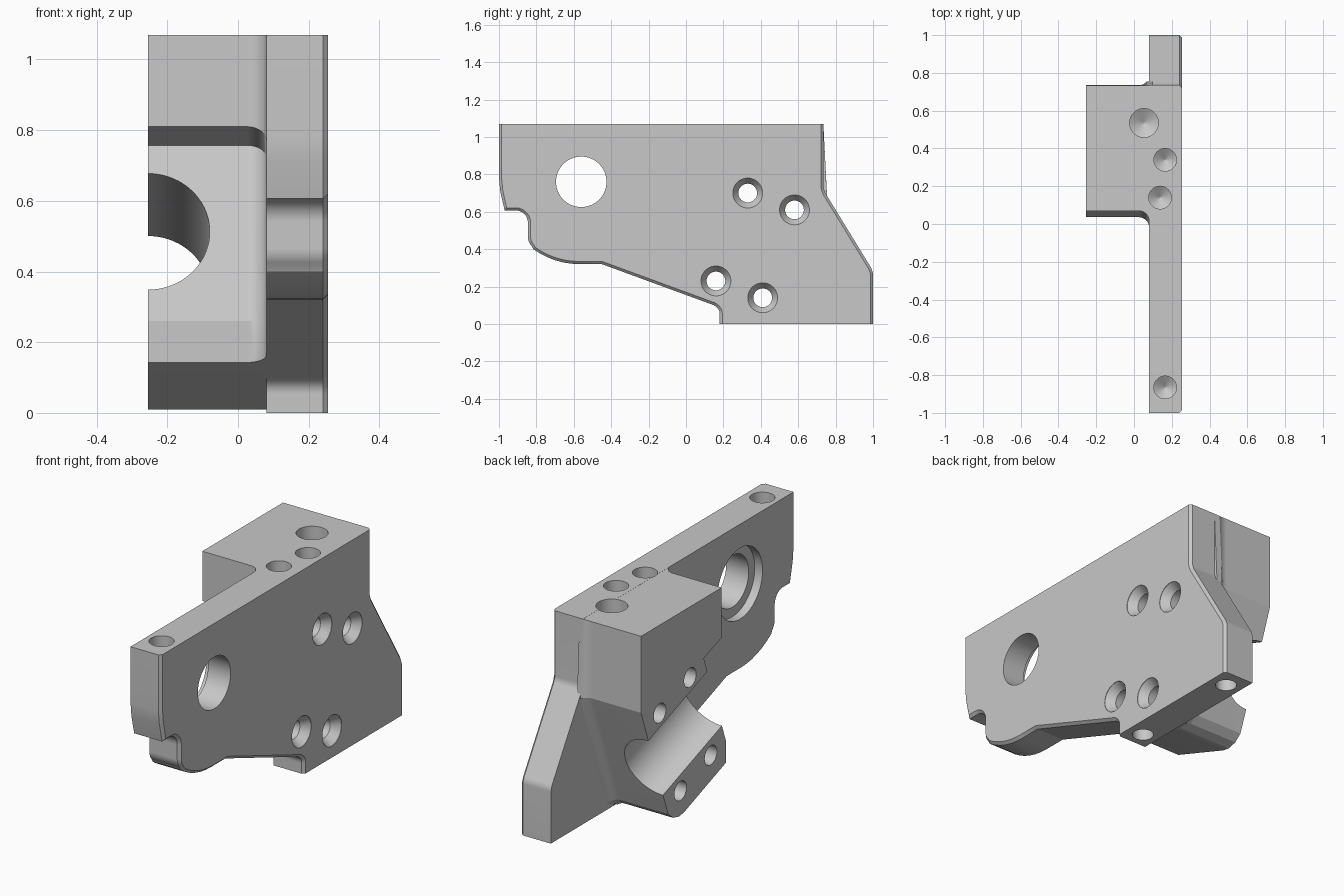
import bpy, bmesh, math
from mathutils import Vector

if "Cube" in bpy.data.objects:
    bpy.data.objects.remove(bpy.data.objects["Cube"])

TOP = 1.07
BACK = 0.735
PLATE_IN, PLATE_OUT = 0.08, 0.255
BLOCK_OUT = -0.255

steel = bpy.data.materials.new("machined_grey")
steel.diffuse_color = (0.58, 0.58, 0.58, 1)
steel.use_nodes = True
steel.node_tree.nodes["Principled BSDF"].inputs["Base Color"].default_value = steel.diffuse_color


def finish(name, bm):
    bmesh.ops.recalc_face_normals(bm, faces=bm.faces)
    me = bpy.data.meshes.new(name)
    bm.to_mesh(me)
    bm.free()
    me.materials.append(steel)
    ob = bpy.data.objects.new(name, me)
    bpy.context.collection.objects.link(ob)
    return ob


def skin(name, rings):
    """Closed solid through a list of equal-length rings."""
    bm = bmesh.new()
    loops = [[bm.verts.new(p) for p in ring] for ring in rings]
    n = len(loops[0])
    for a, b in zip(loops, loops[1:]):
        for i in range(n):
            j = (i + 1) % n
            bm.faces.new((a[i], a[j], b[j], b[i]))
    bm.faces.new(loops[0][::-1])
    bm.faces.new(loops[-1])
    return finish(name, bm)


def offset(pts, d):
    """Mitred outward offset of a counter-clockwise outline."""
    out = []
    n = len(pts)
    for i in range(n):
        p, a, b = (Vector(pts[k % n]) for k in (i, i - 1, i + 1))
        e1, e2 = (p - a).normalized(), (b - p).normalized()
        n1, n2 = Vector((e1.y, -e1.x)), Vector((e2.y, -e2.x))
        out.append(p + (n1 + n2) * d / (1 + n1.dot(n2)))
    return out


def prism(name, pts, slices, limit):
    """Extrude a y-z outline along x; each slice is (x, outline offset)."""
    return skin(name, [[(x, *limit(p, q)) for p, q in zip(pts, offset(pts, d))]
                       for x, d in slices])


def lathe(name, origin, axis, rings, seg=40):
    """Round cutter: rings are (distance along axis, radius)."""
    q = Vector(axis).to_track_quat('Z', 'Y')
    return skin(name, [[Vector(origin) + q @ Vector((r * math.cos(t), r * math.sin(t), h))
                        for t in (2 * math.pi * k / seg for k in range(seg))]
                       for h, r in rings])


def arc(cy, cz, r, a0, a1, n):
    """Points of a circular arc in the y-z plane, angles in degrees."""
    return [(cy + r * math.cos(math.radians(a0 + (a1 - a0) * k / n)),
             cz + r * math.sin(math.radians(a0 + (a1 - a0) * k / n))) for k in range(n + 1)]


def boolean(ob, other, op):
    m = ob.modifiers.new(op, 'BOOLEAN')
    m.operation, m.object, m.solver = op, other, 'EXACT'
    bpy.context.view_layer.objects.active = ob
    bpy.ops.object.modifier_apply(modifier=m.name)


# Side plate outline (y, z), counter-clockwise, with chamfered front and back rims
plate_outline = (
    [(BACK, TOP), (-1, TOP), (-1, 0.78), (-0.993, 0.71), (-0.97, 0.607)]
    + arc(-0.91, 0.542, 0.065, 90, 0, 7) + arc(-0.775, 0.465, 0.07, 180, 225, 4)
    + arc(-0.57, 0.74, 0.42, 234, 270, 6)
    + [(-0.45, 0.32), (0.15, 0.10)] + arc(0.135, 0.055, 0.045, 55, 0, 4)
    + [(0.18, 0), (1, 0), (1, 0.27), (0.99, 0.30), (0.745, 0.70), (BACK, 0.73)])


def flat_ends(p, q):
    # top and bottom faces stay level; only the other rims are chamfered
    return q.x, (p[1] if p[1] in (0, TOP) else q.y)


plate = prism("mounting_bracket", plate_outline,
              [(PLATE_IN, 0), (PLATE_OUT - 0.014, 0), (PLATE_OUT, -0.014)], flat_ends)

# Clamp block, flaring into the plate with a concave fillet
block_outline = [
    (BACK, TOP), (0.07, TOP), (0.07, 0.81), (0.217, 0.757),
    (0.036, 0.26), (0.036, 0.142), (0.38, 0.016), (0.42, 0.01),
    (0.47, 0.022), (0.51, 0.055), (0.553, 0.17), (0.673, 0.498), (BACK, 0.67)]
R = 0.055


def inside_plate(p, q):
    # keep the flare within the plate's top, back and sloping underside
    y = min(q.x, BACK - 0.0006 if q.y > 0.72 or p[1] == TOP else BACK + 0.02)
    slope = 0.1403 - (y - 0.04) * 0.3667
    return y, min(max(q.y, 0.01, slope + 0.001), TOP - 0.0006)


flare = [math.radians(a) for a in range(0, 91, 10)]
block = prism("clamp_block", block_outline,
              [(BLOCK_OUT, 0)] + [(PLATE_IN - R + R * math.sin(a), R * (1 - math.cos(a)))
                                  for a in flare] + [(0.1, R)], inside_plate)
boolean(plate, block, 'UNION')
parts = [plate]
if min(v.co.x for v in plate.data.vertices) < BLOCK_OUT + 0.01:
    bpy.data.objects.remove(block)
else:
    parts.append(block)

# Half-round clamp bore, tilted 20 degrees down towards the back
tilt = math.radians(20)
bore_axis = (0, math.cos(tilt), -math.sin(tilt))
cutters = [lathe("bore", (BLOCK_OUT, 0.37, 0.425), bore_axis, [(-0.6, 0.175), (0.6, 0.175)], 72)]

# Large plate hole with a wider recess on the inner side
cutters.append(lathe("large_hole", (0, -0.56, 0.76), (1, 0, 0),
                     [(0, 0.185), (0.125, 0.185), (0.125, 0.135), (0.4, 0.135)], 64))

# Countersunk clamp screw holes
for y, z in ((0.33, 0.70), (0.58, 0.61), (0.16, 0.23), (0.41, 0.14)):
    cutters.append(lathe("screw_hole", (PLATE_OUT, y, z), (-1, 0, 0),
                         [(-0.02, 0.08), (0.002, 0.08), (0.045, 0.05), (0.7, 0.05)]))

# Drilled blind holes in the top and in the foot
for x, y, r, z, up in ((0.053, 0.535, 0.076, TOP, -1), (0.165, 0.34, 0.06, TOP, -1),
                       (0.138, 0.14, 0.06, TOP, -1), (0.165, -0.865, 0.06, TOP, -1),
                       (0.165, 0.90, 0.052, 0, 1), (0.165, 0.265, 0.052, 0, 1)):
    depth = 0.22 if up < 0 else 0.15
    cutters.append(lathe("drill_hole", (x, y, z), (0, 0, up),
                         [(-0.02, r), (depth, r), (depth + 0.04, 0.002)]))

for c in cutters:
    for part in parts:
        boolean(part, c, 'DIFFERENCE')
    bpy.data.objects.remove(c)

# Smooth curved faces, keep machined edges crisp
bpy.ops.object.select_all(action='DESELECT')
for part in parts:
    part.select_set(True)
    bpy.context.view_layer.objects.active = part
bpy.ops.object.shade_smooth_by_angle(angle=math.radians(19))
for part in parts:
    part.modifiers.new("weighted_normals", 'WEIGHTED_NORMAL').keep_sharp = True
